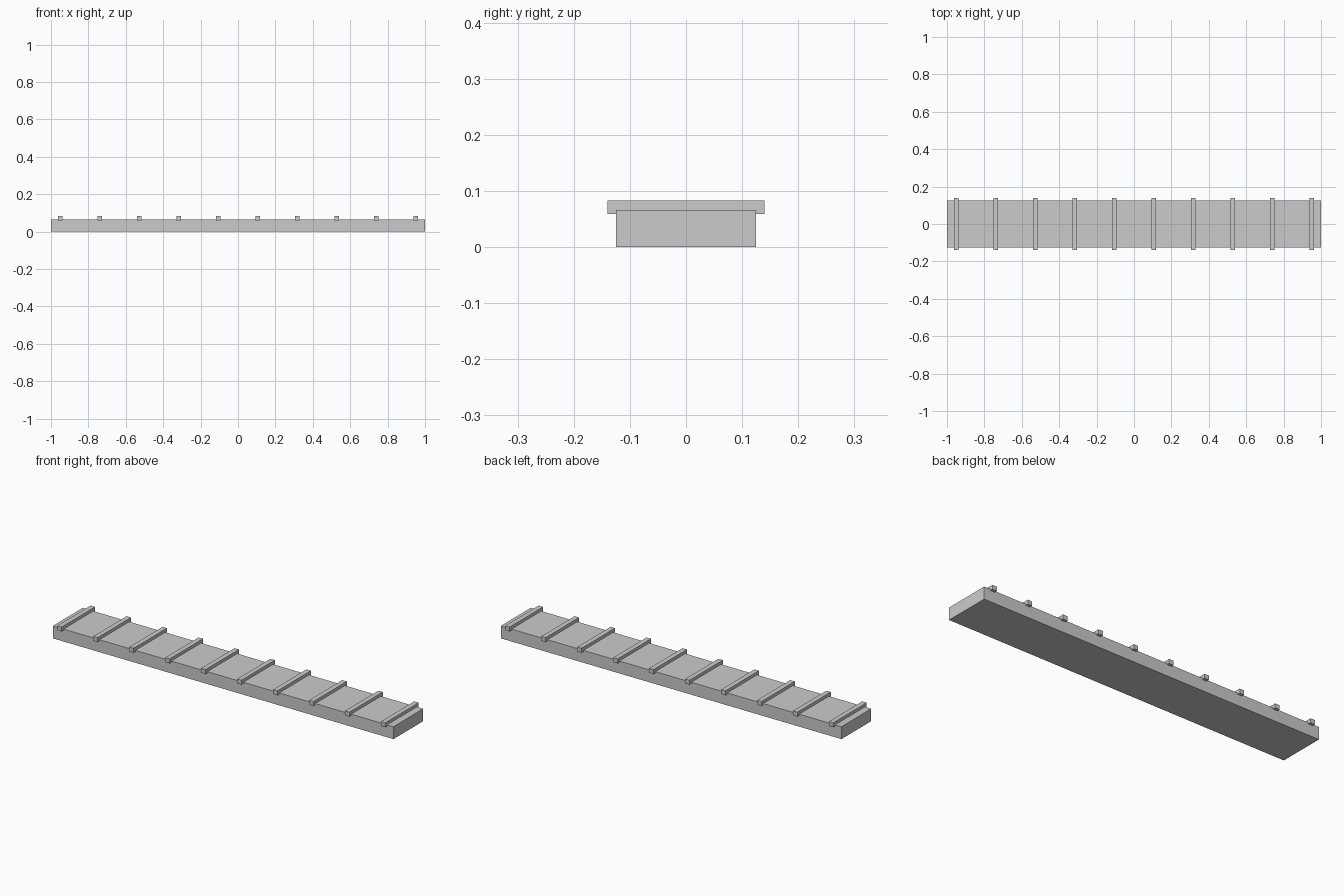
import bpy

if "Cube" in bpy.data.objects:
    bpy.data.objects.remove(bpy.data.objects["Cube"])


def box(name, size, centre):
    bpy.ops.mesh.primitive_cube_add(size=1, location=centre)
    ob = bpy.context.object
    ob.name = name
    ob.scale = size
    bpy.ops.object.transform_apply(location=False, rotation=False, scale=True)
    return ob


# Long flat plank
box("plank", (2.0, 0.25, 0.066), (0, 0, 0.033))

# Evenly spaced cross slats, sunk slightly into the plank and overhanging its sides
COUNT = 10
for i in range(COUNT):
    x = -0.95 + 1.9 * i / (COUNT - 1)
    box(f"cross_slat_{i + 1}", (0.026, 0.28, 0.0235), (x, 0, 0.0707))
